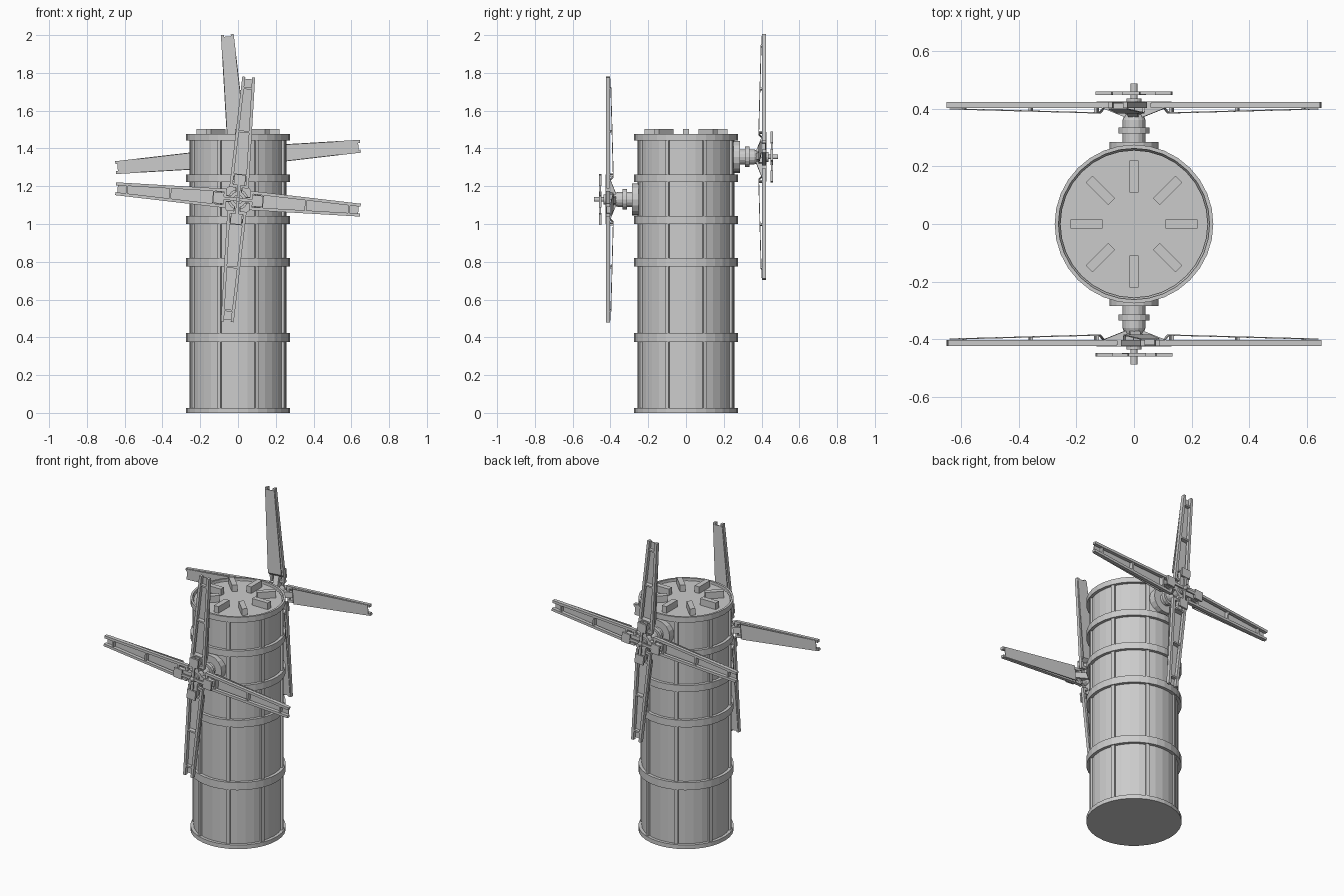
import bpy, bmesh, math
from mathutils import Matrix, Vector

if "Cube" in bpy.data.objects:
    bpy.data.objects.remove(bpy.data.objects["Cube"])

R = math.radians


def finish(name, bm, matrix=None):
    if matrix:
        bm.transform(matrix)
    bmesh.ops.recalc_face_normals(bm, faces=bm.faces)
    me = bpy.data.meshes.new(name)
    bm.to_mesh(me)
    bm.free()
    ob = bpy.data.objects.new(name, me)
    bpy.context.collection.objects.link(ob)
    return ob


def prism(bm, outline, offset):
    """Extrude a planar outline by an offset vector."""
    a = [bm.verts.new(p) for p in outline]
    b = [bm.verts.new(Vector(p) + Vector(offset)) for p in outline]
    n = len(a)
    bm.faces.new(a)
    bm.faces.new(b[::-1])
    for i in range(n):
        bm.faces.new((a[i], b[i], b[(i + 1) % n], a[(i + 1) % n]))
    return a + b


def box(bm, x0, x1, y0, y1, z0, z1):
    return prism(bm, [(x0, y0, z0), (x1, y0, z0), (x1, y1, z0), (x0, y1, z0)], (0, 0, z1 - z0))


def lathe(bm, profile, sides, closed=False):
    """Spin (radius, z) points about z; open profiles are capped."""
    rings = [[bm.verts.new((r * math.cos(2 * math.pi * i / sides),
                            r * math.sin(2 * math.pi * i / sides), z))
              for i in range(sides)] for r, z in profile]
    pairs = list(zip(rings, rings[1:]))
    if closed:
        pairs.append((rings[-1], rings[0]))
    else:
        bm.faces.new(rings[0])
        bm.faces.new(rings[-1])
    for a, b in pairs:
        for i in range(sides):
            j = (i + 1) % sides
            bm.faces.new((a[i], a[j], b[j], b[i]))


# Tower body
bm = bmesh.new()
lathe(bm, [(0.256, 0), (0.256, 1.462)], 32)
finish("tower_body", bm)

# Horizontal bands; the top one forms the roof rim
for i, (z0, z1) in enumerate([(0, 0.026), (0.375, 0.423), (0.775, 0.82),
                              (1.0, 1.042), (1.222, 1.262), (1.442, 1.476)]):
    bm = bmesh.new()
    inner = 0.262 if i == 5 else 0.25
    lathe(bm, [(0.25, z0), (0.275, z0), (0.275, z1), (inner, z1), (inner, z1 - 0.016)], 32, True)
    finish(f"tower_band_{i + 1}", bm)

# Vertical ribs
bm = bmesh.new()
for k in range(8):
    vs = box(bm, 0.245, 0.267, -0.011, 0.011, 0.0, 1.45)
    bmesh.ops.rotate(bm, verts=vs, matrix=Matrix.Rotation(R(22.5 + 45 * k), 3, 'Z'))
finish("tower_ribs", bm)

# Radial bars on the roof
bm = bmesh.new()
for k in range(8):
    vs = box(bm, 0.11, 0.22, -0.016, 0.016, 1.455, 1.504)
    bmesh.ops.rotate(bm, verts=vs, matrix=Matrix.Rotation(R(45 * k), 3, 'Z'))
finish("roof_bars", bm)


def half_width(x):
    return 0.051 - (x - 0.065) * 0.029


def blade(bm):
    """One framed blade along +x with its outer face toward -y."""
    vs = []
    x0, x1 = 0.065, 0.65
    # side rails
    for s in (-1, 1):
        a, b = half_width(x0), half_width(x1)
        vs += prism(bm, [(x0, -0.423, s * a), (x1, -0.423, s * b),
                         (x1, -0.423, s * (b - 0.016)), (x0, -0.423, s * (a - 0.016))], (0, 0.021, 0))
    # sloping backing sheet with a cranked root
    top = [(0.10, -0.405), (0.12, -0.383), (0.64, -0.397)]
    for (xa, ya), (xb, yb) in zip(top, top[1:]):
        a, b = half_width(xa) - 0.002, half_width(xb) - 0.002
        vs += prism(bm, [(xa, ya, -a), (xb, yb, -b), (xb, yb, b), (xa, ya, a)], (0, -0.004, 0))
    # cross ribs
    for x, y in ((0.13, -0.385), (0.36, -0.391), (0.59, -0.397)):
        w = half_width(x) - 0.008
        vs += box(bm, x - 0.005, x + 0.005, -0.42, y, -w, w)
    # spoke and bracing gusset back to the hub
    vs += box(bm, 0.0, 0.13, -0.425, -0.402, -0.015, 0.015)
    vs += prism(bm, [(0.02, -0.402, -0.018), (0.11, -0.402, -0.018), (0.03, -0.37, -0.018),
                     (0.02, -0.37, -0.018)], (0, 0, 0.036))
    # root cross bar
    vs += box(bm, 0.062, 0.078, -0.42, -0.404, -0.05, 0.05)
    return vs


def spin_four(bm, make):
    for k in range(4):
        bmesh.ops.rotate(bm, verts=make(bm), matrix=Matrix.Rotation(R(90 * k), 3, 'Y'))


def small_vane(bm):
    return (box(bm, 0.0, 0.09, -0.459, -0.449, -0.008, 0.008)
            + box(bm, 0.075, 0.132, -0.46, -0.448, -0.03, 0.03))


# Two rotors: the rear one is the front one turned half round and raised
for name, z, turn in (("front", 1.13, 0), ("rear", 1.355, 180)):
    place = Matrix.Translation((0, 0, z)) @ Matrix.Rotation(R(turn), 4, 'Z')
    tilt = place @ Matrix.Rotation(R(5), 4, 'Y')

    # stepped mount, collar, hub and axle
    bm = bmesh.new()
    lathe(bm, [(0.085, 0.24), (0.085, 0.285), (0.04, 0.285), (0.04, 0.313), (0.054, 0.313),
               (0.054, 0.335), (0.04, 0.335), (0.04, 0.36), (0.032, 0.38), (0.042, 0.395),
               (0.042, 0.425), (0.026, 0.425), (0.026, 0.436), (0.012, 0.436), (0.012, 0.488)], 16)
    finish(name + "_rotor_mount", bm, place @ Matrix.Rotation(R(90), 4, 'X'))

    bm = bmesh.new()
    spin_four(bm, blade)
    finish(name + "_rotor_blades", bm, tilt)

    bm = bmesh.new()
    spin_four(bm, small_vane)
    finish(name + "_rotor_small_vanes", bm, tilt)
